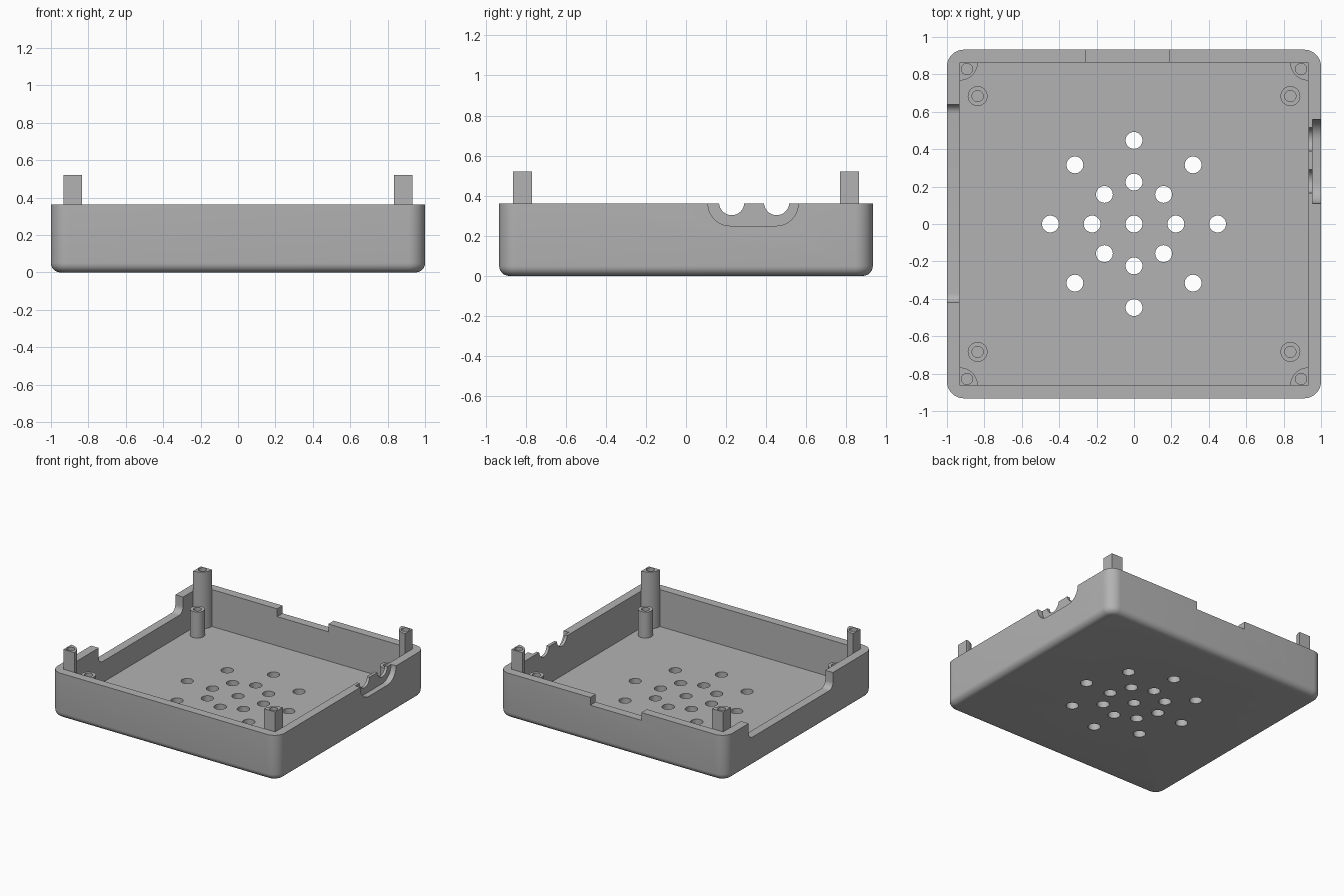
import bpy, bmesh
from math import sin, cos, pi, radians

if "Cube" in bpy.data.objects:
    bpy.data.objects.remove(bpy.data.objects["Cube"])

grey = bpy.data.materials.new("matte grey plastic")
grey.use_nodes = True
grey.diffuse_color = (0.45, 0.45, 0.45, 1)
grey.node_tree.nodes["Principled BSDF"].inputs["Base Color"].default_value = grey.diffuse_color

TOP, WALL, FLOOR, HALF_Y = 0.362, 0.068, 0.068, 0.932
IN_X, IN_Y = 1 - WALL, HALF_Y - WALL
POST_TOP, STANDOFF_TOP = 0.52, 0.275


def rounded_rect(x0, x1, y0, y1, r, n=10):
    """Outline of a rectangle with rounded corners."""
    corners = [(x1 - r, y1 - r), (x0 + r, y1 - r), (x0 + r, y0 + r), (x1 - r, y0 + r)]
    return [(cx + r * cos((q + i / n) * pi / 2), cy + r * sin((q + i / n) * pi / 2))
            for q, (cx, cy) in enumerate(corners) for i in range(n + 1)]


def circle(cx, cy, r, n=32):
    return [(cx + r * cos(2 * pi * i / n), cy + r * sin(2 * pi * i / n)) for i in range(n)]


def loft(name, rings):
    """Closed solid through a list of matching rings of 3D points."""
    bm = bmesh.new()
    loops = [[bm.verts.new(p) for p in ring] for ring in rings]
    n = len(loops[0])
    for a, b in zip(loops, loops[1:]):
        for i in range(n):
            j = (i + 1) % n
            bm.faces.new((a[i], a[j], b[j], b[i]))
    bm.faces.new(loops[0])
    bm.faces.new(loops[-1])
    bmesh.ops.recalc_face_normals(bm, faces=bm.faces)
    mesh = bpy.data.meshes.new(name)
    bm.to_mesh(mesh)
    bm.free()
    mesh.materials.append(grey)
    obj = bpy.data.objects.new(name, mesh)
    bpy.context.collection.objects.link(obj)
    return obj


def prism(name, outline, lo, hi, axis="z"):
    """Extrude an outline along one axis."""
    place = {"z": lambda u, v, w: (u, v, w),
             "x": lambda u, v, w: (w, u, v),
             "y": lambda u, v, w: (u, w, v)}[axis]
    return loft(name, [[place(u, v, w) for u, v in outline] for w in (lo, hi)])


def cut(obj, cutters):
    """Subtract cutters from an object, then remove them."""
    bpy.context.view_layer.objects.active = obj
    for c in cutters:
        c.hide_render = True
        mod = obj.modifiers.new("cut", "BOOLEAN")
        mod.operation, mod.solver, mod.object = "DIFFERENCE", "EXACT", c
        bpy.ops.object.modifier_apply(modifier=mod.name)
        bpy.data.objects.remove(c)


def smooth(obj):
    bpy.ops.object.select_all(action="DESELECT")
    obj.select_set(True)
    bpy.context.view_layer.objects.active = obj
    bpy.ops.object.shade_smooth_by_angle(angle=radians(30))


# Tray shell with a filleted bottom edge
fillet, steps = 0.05, 6
sections = []
for k in range(steps + 1):
    a = k / steps * pi / 2
    sections.append((fillet * (1 - sin(a)), fillet * (1 - cos(a))))
sections.append((0, TOP))
rings = [[(x, y, z) for x, y in rounded_rect(-1 + d, 1 - d, -HALF_Y + d, HALF_Y - d, 0.09 - d)]
         for d, z in sections]
tray = loft("tray", rings)

# Cavity and wall openings
square = [(-IN_X, -IN_Y), (IN_X, -IN_Y), (IN_X, IN_Y), (-IN_X, IN_Y)]
back_notch = [(-0.26, 0.30), (0.19, 0.30), (0.19, 0.6), (-0.26, 0.6)]
cutters = [
    prism("cavity", square, FLOOR, 1),
    prism("side_notch", rounded_rect(-0.42, 0.64, 0.235, 0.7, 0.05), -1.1, -0.9, "x"),
    prism("back_notch", back_notch, 0.8, 1.1, "y"),
    prism("port_recess", rounded_rect(0.11, 0.56, 0.25, 0.7, 0.11), 0.955, 1.1, "x"),
]
for y in (0.228, 0.452):
    cutters.append(prism("port", circle(y, TOP + 0.004, 0.063), 0.9, 1.1, "x"))

# Speaker grille: a centre hole and two rings of eight
cutters.append(prism("vent", circle(0, 0, 0.045), -0.1, 0.2))
for radius in (0.224, 0.447):
    for i in range(8):
        a = i * pi / 4
        cutters.append(prism("vent", circle(radius * cos(a), radius * sin(a), 0.045), -0.1, 0.2))
cut(tray, cutters)
smooth(tray)

# Corner posts and screw standoffs, one of each per corner
for sx, side in ((-1, "right"), (1, "left")):
    for sy, end in ((-1, "front"), (1, "back")):
        arc = [(sx * (IN_X - 0.097 * cos(i * pi / 24)), sy * (IN_Y - 0.097 * sin(i * pi / 24)))
               for i in range(13)]
        post = prism(f"{end}_{side}_post", [(sx * IN_X, sy * IN_Y)] + arc, FLOOR, POST_TOP)
        cut(post, [prism("hole", circle(sx * 0.893, sy * 0.828, 0.03, 24), 0.32, 0.7)])
        smooth(post)

        cx, cy = sx * 0.836, sy * 0.684
        standoff = prism(f"{end}_{side}_standoff", circle(cx, cy, 0.053), FLOOR, STANDOFF_TOP)
        cut(standoff, [prism("hole", circle(cx, cy, 0.03, 24), 0.1, 0.5)])
        smooth(standoff)
